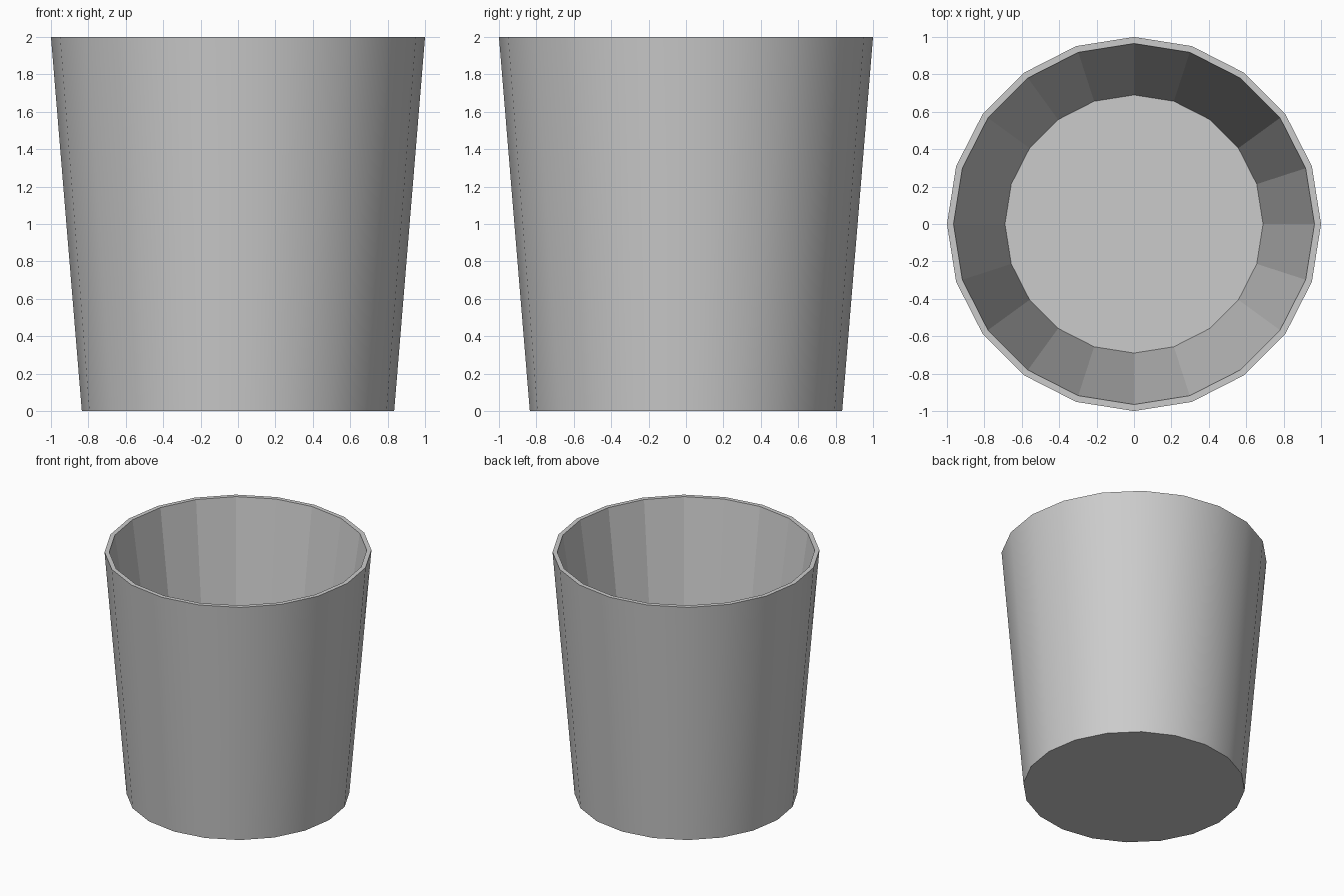
import bpy, bmesh
from math import cos, sin, tau

if "Cube" in bpy.data.objects:
    bpy.data.objects.remove(bpy.data.objects["Cube"])

SIDES = 20
# (radius, height): outer base, outer rim, inner rim, inner floor
PROFILE = [(0.835, 0.0), (1.0, 2.0), (0.965, 2.0), (0.69, 0.06)]

bm = bmesh.new()
rings = [[bm.verts.new((r * cos(tau * i / SIDES), r * sin(tau * i / SIDES), z))
          for i in range(SIDES)] for r, z in PROFILE]

# Walls and rim: smooth outside, faceted inside
for k, (low, high) in enumerate(zip(rings, rings[1:])):
    for i in range(SIDES):
        j = (i + 1) % SIDES
        face = bm.faces.new((low[i], low[j], high[j], high[i]))
        face.smooth = (k == 0)

# Base and inner floor
bm.faces.new(rings[0][::-1])
bm.faces.new(rings[-1])

mesh = bpy.data.meshes.new("cup")
bm.to_mesh(mesh)
bm.free()
cup = bpy.data.objects.new("cup", mesh)
bpy.context.collection.objects.link(cup)
